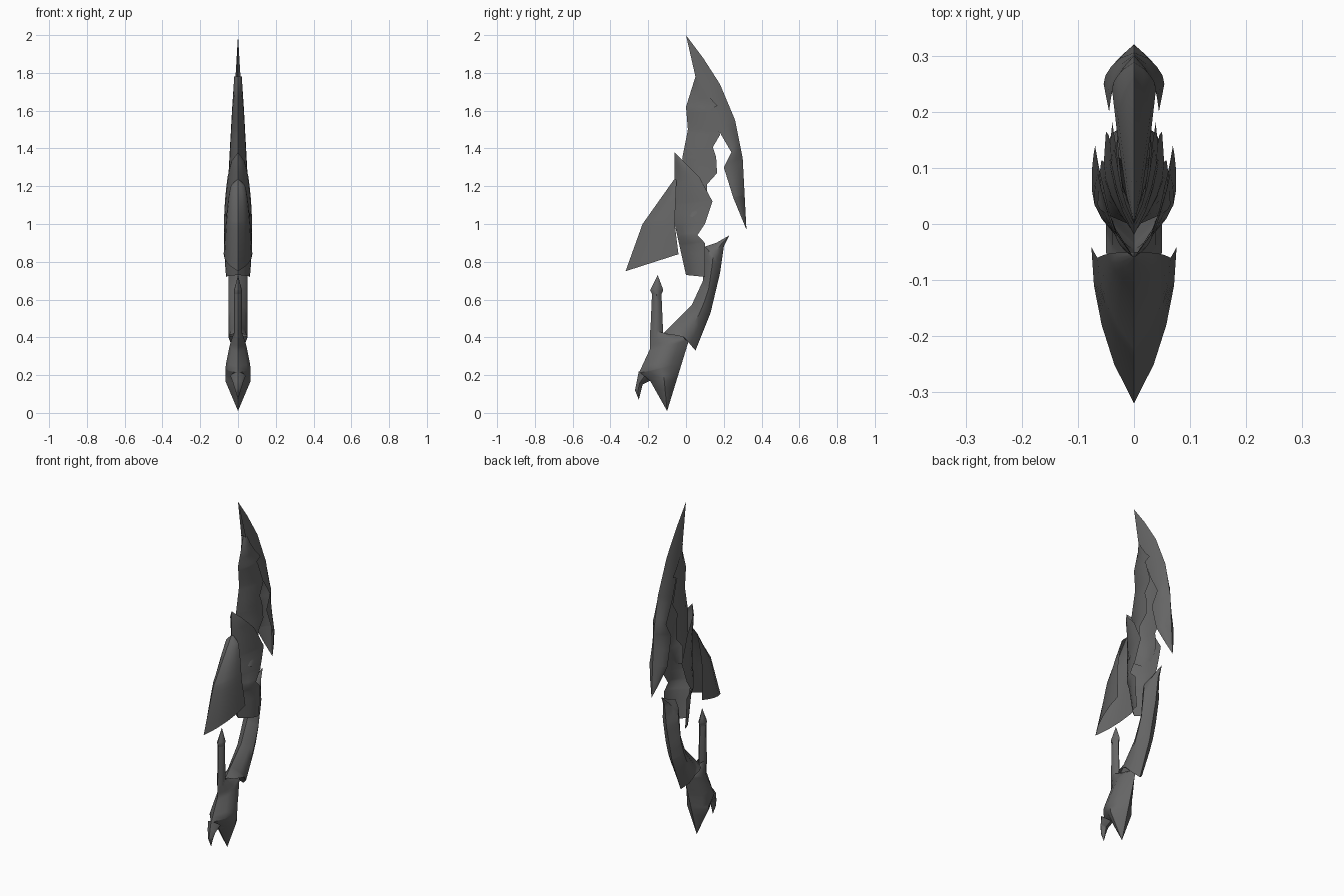
import bpy, bmesh, math
from mathutils import Vector

cube = bpy.data.objects.get("Cube")
if cube:
    bpy.data.objects.remove(cube, do_unlink=True)

steel = bpy.data.materials.new("dark steel")
steel.use_nodes = True
steel.diffuse_color = (0.13, 0.13, 0.13, 1)
steel.node_tree.nodes["Principled BSDF"].inputs["Base Color"].default_value = steel.diffuse_color


# Half sections across a plate, from the first edge to the second
def fold(t):
    """Open shell: sharp at the ridge, widest at its far edge."""
    return math.sin(t * math.pi / 2) ** 0.8


def lens(t):
    """Closed section: sharp at both edges, widest in the middle."""
    return math.sin(t * math.pi) ** 0.8


def corner_fractions(path):
    """Share of the path length reached at each corner."""
    reached = [0]
    for a, b in zip(path, path[1:]):
        reached.append(reached[-1] + (b - a).length)
    return [length / reached[-1] for length in reached]


def point_along(path, t):
    marks = corner_fractions(path)
    for i in range(len(path) - 1):
        if t <= marks[i + 1]:
            return path[i].lerp(path[i + 1], (t - marks[i]) / (marks[i + 1] - marks[i]))
    return path[-1]


def plate(name, first, second, section, half_width, teeth=0, depth=0, steps=12, across=4):
    """Loft a mirrored section between two side outlines given as (y, z) points."""
    first = [Vector(p) for p in first]
    second = [Vector(p) for p in second]
    stations = {i / steps for i in range(steps + 1)}
    stations.update(corner_fractions(first), corner_fractions(second))

    bm = bmesh.new()
    for side in (-1, 1):
        previous = None
        for t in sorted(stations):
            a, b = point_along(first, t), point_along(second, t)
            # Saw teeth pull the second edge back towards the first
            b = b.lerp(a, depth * (1 - t * teeth % 1))
            row = []
            for i in range(across + 1):
                s = i / across
                y, z = a.lerp(b, s)
                row.append(bm.verts.new((side * half_width(t) * section(s), y, z)))
            if previous:
                for i in range(across):
                    bm.faces.new((previous[i], previous[i + 1], row[i + 1], row[i]))
            previous = row
    bmesh.ops.remove_doubles(bm, verts=bm.verts, dist=0.001)
    bmesh.ops.recalc_face_normals(bm, faces=bm.faces)

    mesh = bpy.data.meshes.new(name)
    bm.to_mesh(mesh)
    bm.free()
    mesh.materials.append(steel)
    obj = bpy.data.objects.new(name, mesh)
    bpy.context.collection.objects.link(obj)
    bpy.ops.object.select_all(action="DESELECT")
    obj.select_set(True)
    bpy.context.view_layer.objects.active = obj
    bpy.ops.object.shade_smooth_by_angle(angle=math.radians(40))


# Long back blade, folded along its rear ridge
plate("back_blade",
      first=[(0, 2), (0.09, 1.88), (0.18, 1.74), (0.26, 1.55), (0.3, 1.35), (0.32, 0.97)],
      second=[(0, 2), (0.05, 1.78), (0.17, 1.5), (0.24, 1.38), (0.2, 1.3),
              (0.25, 1.14), (0.32, 0.97)],
      section=fold,
      half_width=lambda t: 0.065 * t * min(1, 6 * (1 - t)))

# Upper shell with a jagged rear edge
plate("upper_shell",
      first=[(0.05, 1.78), (0, 1.62), (0.01, 1.5), (-0.02, 1.35), (0, 1.05)],
      second=[(0.06, 1.78), (0.19, 1.6), (0.21, 1.35), (0.14, 1.12), (0.05, 1.03)],
      section=fold,
      half_width=lambda t: 0.02 + 0.045 * t,
      teeth=4, depth=0.3)

# Middle shell wrapping the upper shell's foot
plate("middle_shell",
      first=[(-0.06, 1.38), (-0.06, 1), (0, 0.73)],
      second=[(-0.06, 1.38), (0.07, 1.25), (0.14, 1.12), (0.1, 1), (0.06, 0.94),
              (0.1, 0.9), (0.1, 0.72)],
      section=fold,
      half_width=lambda t: 0.075 * math.sin(0.75 * math.pi * t) ** 0.5)

# Front fin, folded along its leading edge
plate("front_fin",
      first=[(-0.06, 1.24), (-0.23, 1), (-0.32, 0.75)],
      second=[(-0.05, 1.24), (-0.06, 1), (-0.04, 0.84)],
      section=fold,
      half_width=lambda t: 0.076 * t ** 0.3)

# Lower arm with its rear hook
plate("lower_arm",
      first=[(0.23, 0.94), (0.16, 0.9), (0.1, 0.88), (0.09, 0.7), (0.03, 0.57), (-0.12, 0.42)],
      second=[(0.23, 0.94), (0.2, 0.88), (0.18, 0.74), (0.13, 0.53), (0.05, 0.33), (0.02, 0.4)],
      section=lens,
      half_width=lambda t: 0.05 * min(1, 4 * t))

# Forked foot: rear claw and front spur
plate("foot_claw",
      first=[(-0.19, 0.44), (-0.19, 0.34), (-0.25, 0.21), (-0.19, 0.17), (-0.1, 0.01)],
      second=[(-0.1, 0.42), (0.02, 0.4), (-0.1, 0.01)],
      section=lens,
      half_width=lambda t: 0.066 * min(1, 0.3 + 1.5 * t, 3 * (1 - t)))
plate("foot_spur",
      first=[(-0.25, 0.22), (-0.27, 0.12), (-0.25, 0.07)],
      second=[(-0.19, 0.17), (-0.23, 0.15), (-0.25, 0.07)],
      section=lens,
      half_width=lambda t: 0.04 * (1 - t))

# Upright finger with a pointed tip
plate("finger",
      first=[(-0.15, 0.73), (-0.19, 0.65), (-0.18, 0.63), (-0.19, 0.4)],
      second=[(-0.15, 0.73), (-0.12, 0.65), (-0.13, 0.63), (-0.12, 0.4)],
      section=lens,
      half_width=lambda t: 0.02 * min(1, 4 * t))
